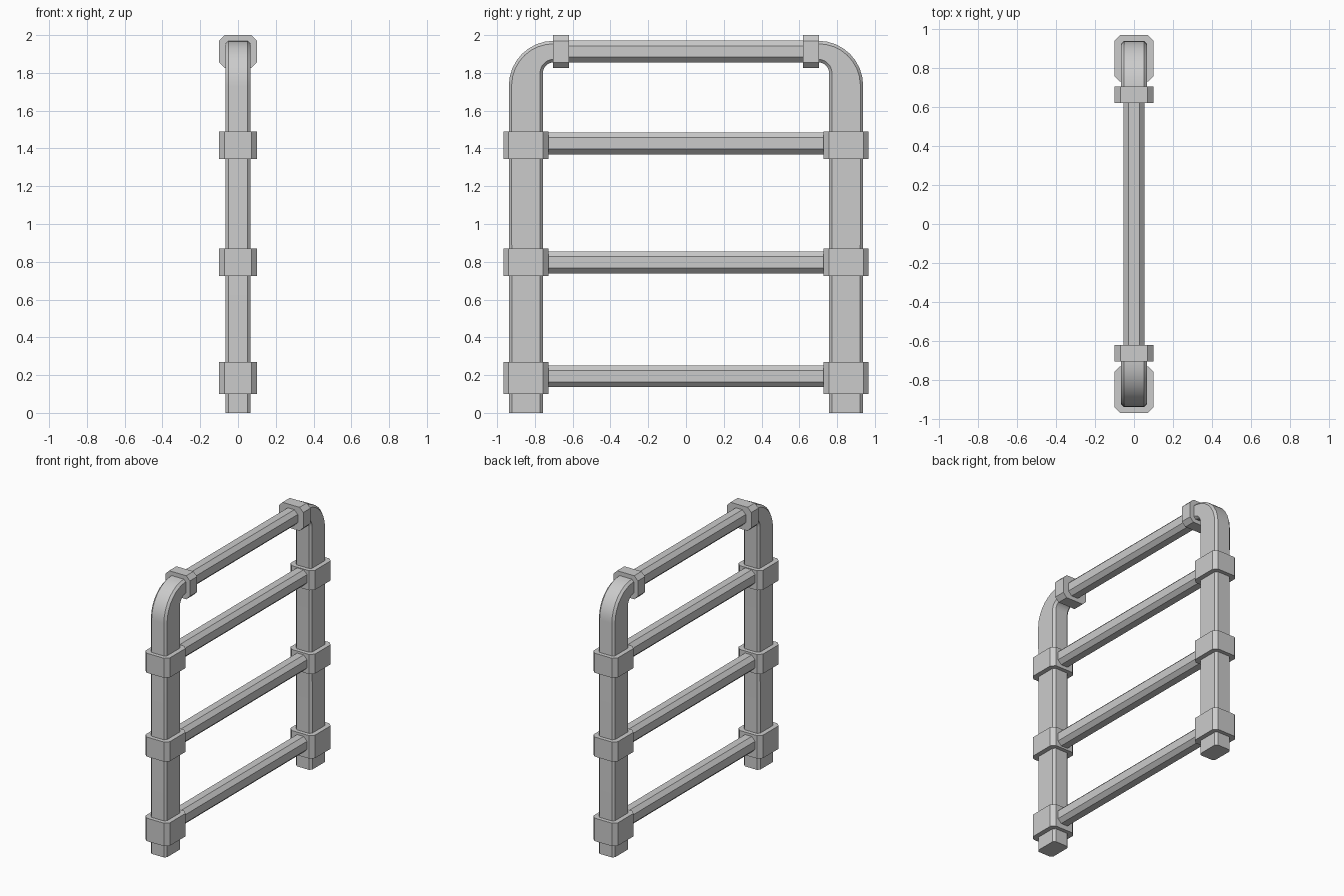
import bpy, bmesh, math
from mathutils import Vector

if "Cube" in bpy.data.objects:
    bpy.data.objects.remove(bpy.data.objects["Cube"])


def octagon(a, b, c):
    """Rectangle of half sizes a, b with its corners cut by c."""
    return [(a, b - c), (a - c, b), (c - a, b), (-a, b - c),
            (-a, c - b), (c - a, -b), (a - c, -b), (a, c - b)]


def loft(name, rings):
    """Closed skin through a row of equal-sized rings."""
    bm = bmesh.new()
    rows = [[bm.verts.new(p) for p in ring] for ring in rings]
    n = len(rows[0])
    for r0, r1 in zip(rows, rows[1:]):
        for i in range(n):
            j = (i + 1) % n
            bm.faces.new((r0[i], r0[j], r1[j], r1[i]))
    bm.faces.new(rows[0])
    bm.faces.new(rows[-1])
    bmesh.ops.recalc_face_normals(bm, faces=bm.faces)
    me = bpy.data.meshes.new(name)
    bm.to_mesh(me)
    bm.free()
    ob = bpy.data.objects.new(name, me)
    bpy.context.collection.objects.link(ob)
    return ob


def bar_y(name, y0, y1, z, a, b, c):
    return loft(name, [[(x, y, z + v) for x, v in octagon(a, b, c)] for y in (y0, y1)])


# Heights of the lower crossbars, and of the clamps holding them
rail_heights = (0.194, 0.797, 1.427)
clamp_spans = ((0.10, 0.27), (0.725, 0.87), (1.345, 1.49))
TOP_Z = 1.913

for s, side in ((-1, "left"), (1, "right")):
    # Upright post that bends inward and narrows at the top
    pairs = [((0.938, 0.0), (0.758, 0.0))]
    steps = 8
    for k in range(steps + 1):
        t = math.pi / 2 * k / steps
        co, si = math.cos(t), math.sin(t)
        pairs.append(((0.70 + 0.238 * co, 1.732 + 0.238 * si),
                      (0.70 + 0.058 * co, 1.798 + 0.058 * si)))
    pairs.append(((0.66, 1.97), (0.66, 1.856)))
    rings = []
    for o, i in pairs:
        o, i = Vector(o), Vector(i)
        mid, half = (o + i) / 2, (o - i) / 2
        d = half.normalized()
        rings.append([(x, s * (mid + d * v).x, (mid + d * v).y)
                      for x, v in octagon(0.066, half.length, 0.016)])
    post = loft(side + "_post", rings)
    bpy.ops.object.select_all(action='DESELECT')
    post.select_set(True)
    bpy.context.view_layer.objects.active = post
    bpy.ops.object.shade_smooth_by_angle(angle=math.radians(30))

    # Clamps around the post
    for n, (z0, z1) in enumerate(clamp_spans):
        loft(f"{side}_clamp_{n + 1}",
             [[(x, s * 0.848 + y, z) for x, y in octagon(0.1, 0.119, 0.028)]
              for z in (z0, z1)])

    # Collar joining the bend to the top rail
    bar_y(side + "_top_collar", s * 0.62, s * 0.705, TOP_Z, 0.1, 0.087, 0.03)

# Crossbars
for n, z in enumerate(rail_heights):
    bar_y(f"crossbar_{n + 1}", -0.80, 0.80, z, 0.055, 0.058, 0.028)
bar_y("top_rail", -0.66, 0.66, TOP_Z, 0.055, 0.058, 0.028)
